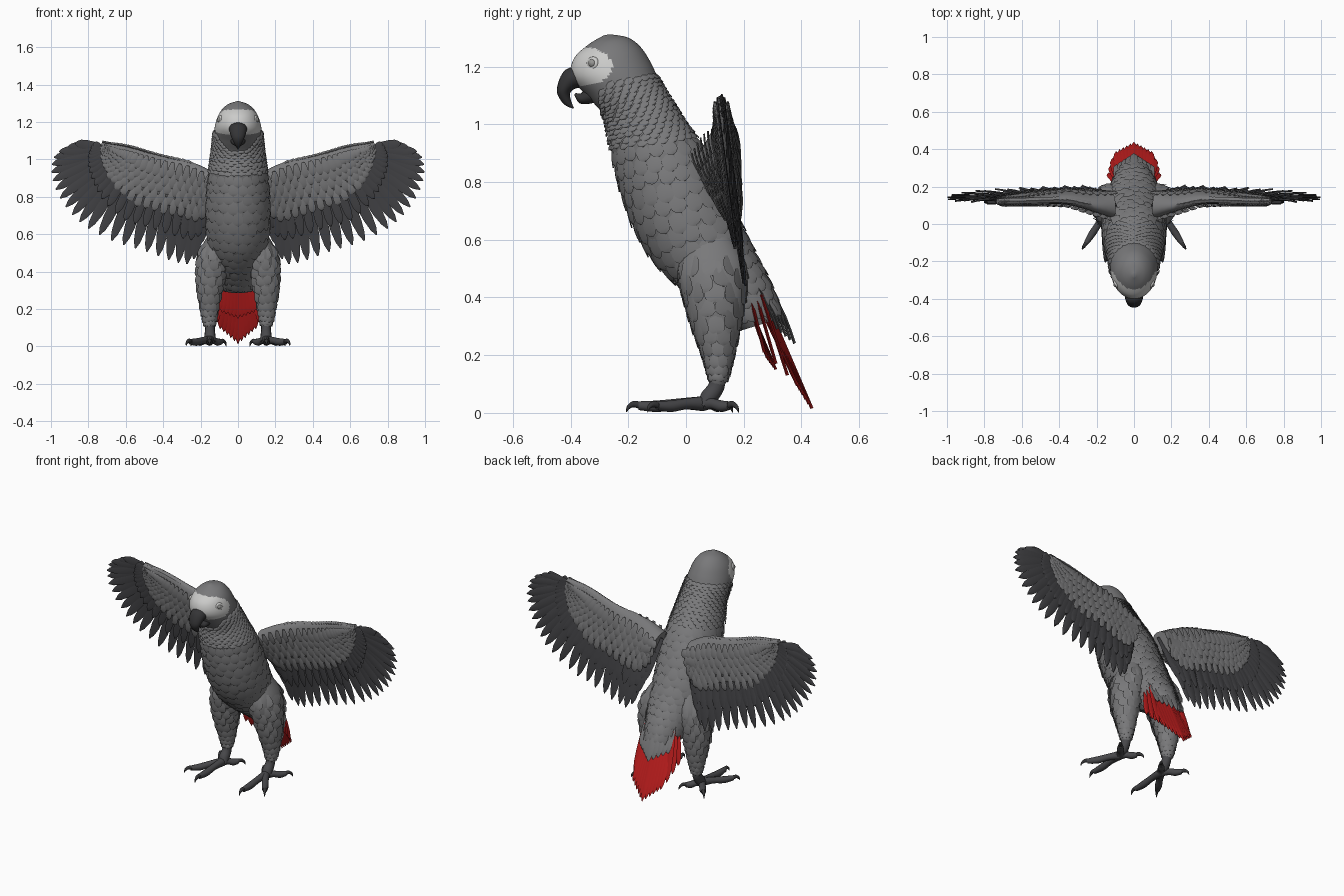
import bpy, bmesh, math, random
from mathutils import Vector as V

random.seed(4)
if "Cube" in bpy.data.objects:
    bpy.data.objects.remove(bpy.data.objects["Cube"])

PALETTE = {"body_grey": (.19, .19, .195), "flight_dark": (.055, .055, .06), "tail_red": (.5, .012, .012),
           "face_white": (.6, .6, .59), "beak_black": (.035, .035, .037), "foot_grey": (.065, .065, .07),
           "eye_grey": (.3, .3, .29)}
MATS = []
for name, rgb in PALETTE.items():
    m = bpy.data.materials.new(name)
    m.use_nodes = True
    m.diffuse_color = (*rgb, 1)
    node = m.node_tree.nodes["Principled BSDF"]
    node.inputs["Base Color"].default_value = (*rgb, 1)
    node.inputs["Roughness"].default_value = .7
    MATS.append(m)
GREY, DARK, RED, WHITE, BEAK, FOOT, EYE = range(7)
X, Y, Z = V((1, 0, 0)), V((0, 1, 0)), V((0, 0, 1))


def finish(bm, name, angle=50):
    bmesh.ops.recalc_face_normals(bm, faces=bm.faces)
    mesh = bpy.data.meshes.new(name)
    bm.to_mesh(mesh)
    bm.free()
    for m in MATS:
        mesh.materials.append(m)
    ob = bpy.data.objects.new(name, mesh)
    bpy.context.collection.objects.link(ob)
    bpy.ops.object.select_all(action='DESELECT')
    ob.select_set(True)
    bpy.context.view_layer.objects.active = ob
    bpy.ops.object.shade_smooth_by_angle(angle=math.radians(angle))
    return ob


def spline(pts, t):
    """Smooth curve through evenly timed points, t from 0 to 1."""
    f = min(max(t, 0), 1) * (len(pts) - 1)
    i = min(int(f), len(pts) - 2)
    f -= i
    b, c = pts[i], pts[i + 1]
    a, d = pts[max(i - 1, 0)], pts[min(i + 2, len(pts) - 1)]
    return b + (c - a) * (f / 2) + (a * 2 - b * 5 + c * 4 - d) * (f * f / 2) + (b * 3 - a - c * 3 + d) * (f ** 3 / 2)


def loft(bm, rings, mat):
    rows = [[bm.verts.new(p) for p in r] for r in rings]
    n = len(rows[0])
    faces = [bm.faces.new((r[j], r[(j + 1) % n], q[(j + 1) % n], q[j]))
             for r, q in zip(rows, rows[1:]) for j in range(n)]
    faces += [bm.faces.new(rows[0]), bm.faces.new(rows[-1])]
    for f in faces:
        f.material_index = mat
    return faces


def surface(secs, t, ang):
    """Point and outward direction on a skin of elliptical sections."""
    c, a, b = (spline([s[k] for s in secs], t) for k in range(3))
    off = a * math.cos(ang) + b * math.sin(ang)
    return c + off, off.normalized()


def skin(bm, secs, mat, rows=24, sides=16):
    return loft(bm, [[surface(secs, i / rows, math.tau * j / sides)[0] for j in range(sides)]
                     for i in range(rows + 1)], mat)


def tube(pts, radii, ref):
    """Sections along a path; radii are (towards ref, across)."""
    secs = []
    for i, p in enumerate(pts):
        d = (pts[min(i + 1, len(pts) - 1)] - pts[max(i - 1, 0)]).normalized()
        a = (ref - d * ref.dot(d)).normalized()
        secs.append((p, a * radii[i][0], d.cross(a) * radii[i][1]))
    return secs


def feather(bm, root, tip, width, normal, mat, thick=.005, bow=0):
    """Leaf with a raised quill line and rounded tip."""
    d = tip - root
    side = d.cross(normal).normalized()
    n = side.cross(d).normalized()
    rings = []
    for t, w in ((0, .45), (.25, .8), (.55, 1), (.78, .95), (.92, .62), (1, .12)):
        p = root + d * t + n * bow * math.sin(math.pi * t)
        rings.append((p - side * width * w, p + n * thick, p + side * width * w, p - n * thick * .6))
    loft(bm, rings, mat)


def scales(bm, secs, rows, count, t0, t1, lift, skip=lambda p: False):
    """Staggered overlapping small feathers on a skin."""
    step = (t1 - t0) / rows
    for i in range(rows):
        for j in range(count):
            t = t0 + step * (i + random.uniform(-.2, .2))
            ang = math.tau * (j + i % 2 / 2) / count
            p, n = surface(secs, t, ang)
            q, m = surface(secs, t + step * 1.45, ang)
            w = (surface(secs, t, ang + math.pi / count)[0] - p).length
            if not skip(q) and not skip(p):
                feather(bm, p - n * .004, q + m * lift, w * 1.08, n, GREY, .003, .002)


def in_face(p, grow=1):
    return ((p.y + .345) / (.088 * grow)) ** 2 + ((p.z - 1.2) / (.066 * grow)) ** 2 < 1


# Head, body and rump: front (y, z), back (y, z), half width
OUTLINE = [(-.285, 1.308, -.265, 1.312, .008), (-.34, 1.275, -.2, 1.3, .062), (-.39, 1.225, -.155, 1.265, .1),
           (-.395, 1.16, -.12, 1.21, .122), (-.335, 1.09, -.09, 1.145, .13), (-.285, 1.03, -.05, 1.08, .136),
           (-.268, .96, 0, 1, .147), (-.25, .87, .06, .92, .157), (-.222, .76, .11, .83, .166),
           (-.175, .63, .16, .72, .168), (-.1, .51, .21, .61, .16), (0, .42, .255, .52, .145),
           (.1, .35, .3, .43, .12), (.19, .285, .335, .33, .09)]
body = []
for fy, fz, by, bz, w in OUTLINE:
    front, back = V((0, fy, fz)), V((0, by, bz))
    body.append(((front + back) / 2, X * w, (back - front) / 2))
bm = bmesh.new()
for f in skin(bm, body, GREY, 110, 72):
    if in_face(f.calc_center_median()):
        f.material_index = WHITE
scales(bm, body, 15, 26, .27, .5, .009, lambda p: in_face(p, 1.12) or p.y < -.3)
scales(bm, body, 14, 20, .5, .97, .006)
finish(bm, "body")

# Beak
bm = bmesh.new()
upper = [V((0, y, z)) for y, z in ((-.36, 1.165), (-.4, 1.155), (-.424, 1.115), (-.413, 1.08), (-.39, 1.055))]
skin(bm, tube(upper, [(.05, .042), (.047, .037), (.034, .024), (.018, .015), (.002, .002)], X), BEAK)
lower = [V((0, y, z)) for y, z in ((-.31, 1.125), (-.335, 1.1), (-.365, 1.09), (-.385, 1.105))]
skin(bm, tube(lower, [(.04, .035), (.04, .03), (.028, .018), (.008, .004)], X), BEAK)
finish(bm, "beak")

# Tail: long fan, shorter under layer and grey coverts
bm = bmesh.new()
back_dir = V((0, .9, .4))
for i in range(-5, 6):
    k = abs(i) / 5
    feather(bm, V((i * .013, .27 - k * .03, .4)), V((i * .019, .435 - k * .05, .015 + k * .08)),
            .023, back_dir, RED, .007)
    feather(bm, V((i * .014, .215, .38)), V((i * .021, .31 - k * .03, .15 + k * .04)), .021, back_dir, RED, .006)
for s in (-1, 1):
    for k in range(3):
        feather(bm, V((s * .1, .22 + k * .02, .41)), V((s * (.135 - k * .012), .27 + k * .04, .21 - k * .04)),
                .02, back_dir, RED, .007)
for row, drop in enumerate((0, .05)):
    for i in range(-4, 5):
        k = abs(i) / 4
        feather(bm, V((i * .02, .285 - k * .05 - row * .02, .44 + drop)),
                V((i * .023, .375 - k * .06 - row * .025, .24 + k * .05 + drop)), .023, back_dir, GREY, .006, .008)
finish(bm, "tail")

BONE = [V(p) for p in ((.1, .88), (.25, .95), (.42, .99), (.55, 1.03), (.63, 1.05), (.69, 1.06), (.73, 1.07))]
TIPS = [V(p) for p in ((.19, .6), (.25, .45), (.36, .46), (.5, .51), (.65, .555), (.8, .63), (.9, .72),
                       (.97, .83), (.997, .94), (.97, 1.03), (.87, 1.085))]


def wing_point(u, f, s, off=0):
    """u runs shoulder to tip, f runs bone to feather tip."""
    p = spline(BONE, u).lerp(spline(TIPS, u), f)
    y = .13 + .13 * (1 - p.y) - max(0, .35 - p.x) * .3 * max(0, (p.y - .5) / .5)
    return V((s * p.x, y + off, p.y))


def covert_end(u):
    return .5 if u < .4 else max(.06, .5 - .9 * (u - .4))


def thickness(u):
    return .016 + .055 * (1 - u) ** 3


for s, side in ((1, "left"), (-1, "right")):
    # Wing arm and the skin under its small feathers
    bm = bmesh.new()
    arm = []
    for i in range(9):
        u = i / 8
        top, low = wing_point(u, -.03, s) + Z * .022, wing_point(u, covert_end(u) * .8, s)
        arm.append(((top + low) / 2, (top - low) / 2, Y * thickness(u)))
    skin(bm, arm, GREY, 30, 16)
    # Flight feathers
    n = 25
    for i in range(n):
        u = i / (n - 1)
        feather(bm, wing_point(u, .02, s, .003), wing_point(u, 1, s, .006 * (i % 2) - .003),
                .031 - .006 * u, Y, DARK, .006, .008)
    # Covert rows on both faces, dark row first
    for face in (-1, 1):
        for i in range(26):
            u = i / 25
            e = covert_end(u)
            feather(bm, wing_point(u, e * .6, s, face * .01), wing_point(u, e + .24, s, face * .012),
                    .023, Y * face, DARK, .005)
        for row in range(5):
            for i in range(24):
                u = (i + row % 2 / 2) / 24 * .9
                e, th = covert_end(u), thickness(u)
                a = (.72 - row * .19) * e
                b = a + .32 * e + random.uniform(0, .03)
                feather(bm, wing_point(u, a, s, face * (th * (1 - .4 * a / e) + .002)),
                        wing_point(u, b, s, face * (th * max(.1, 1 - .75 * b / e) + .014)),
                        .02, Y * face, GREY, .004, .004)
    # Small feathers rounding the leading edge
    for i in range(30):
        u = .1 + i / 29 * .82
        feather(bm, wing_point(u, 0, s) + Z * .022, wing_point(min(u + .09, 1), -.02, s) + Z * .024,
                .016, Z, GREY, .008)
    finish(bm, side + "_wing")

    # Feathered thigh
    bm = bmesh.new()
    path = [V((s * x, y, z)) for x, y, z in ((.1, .08, .6), (.125, .09, .5), (.145, .1, .4), (.152, .105, .3),
                                             (.153, .112, .2), (.152, .112, .13), (.15, .108, .095))]
    thigh = tube(path, [(.05, .08), (.078, .12), (.074, .108), (.062, .085), (.046, .055), (.034, .036),
                        (.022, .024)], X)
    skin(bm, thigh, GREY, 30, 24)
    scales(bm, thigh, 10, 11, .12, .88, .004)
    finish(bm, side + "_leg")

    # Shank, toes and claws
    bm = bmesh.new()
    shank = [V((s * .15, y, z)) for y, z in ((.11, .13), (.105, .09), (.08, .055), (.06, .025))]
    skin(bm, tube(shank, [(.026, .028), (.026, .028), (.03, .03), (.03, .022)], X), FOOT, 10, 12)
    for tx, ty in ((.152, -.165), (.255, -.1), (.225, .15), (.09, .13)):
        start, end = V((s * .15, .06, .032)), V((s * tx, ty, .025))
        d = (end - start).normalized()
        toe = [start, start.lerp(end, .35) + Z * .002, start.lerp(end, .7) - Z * .004, end]
        skin(bm, tube(toe, [(.026, .024), (.019, .019), (.02, .02), (.015, .014)], Z), FOOT, 12, 10)
        claw = [end - d * .008, end + d * .016 + Z * .006, end + d * .034 - Z * .004, end + d * .042 - Z * .021]
        skin(bm, tube(claw, [(.013, .012), (.011, .01), (.007, .006), (.001, .001)], Z), BEAK, 9, 8)
    finish(bm, side + "_foot")

    # Eye with a soft lid ring
    bm = bmesh.new()
    p = V((s * .098, -.325, 1.212))
    out = V((s * .85, -.5, .1)).normalized()
    for r, h, mat in ((.024, .006, WHITE), (.015, .012, EYE)):
        dome = [p - out * .01, p + out * h * .5, p + out * h]
        skin(bm, tube(dome, [(r, r), (r * .85, r * .85), (r * .2, r * .2)], Z), mat, 8, 16)
    finish(bm, side + "_eye")
